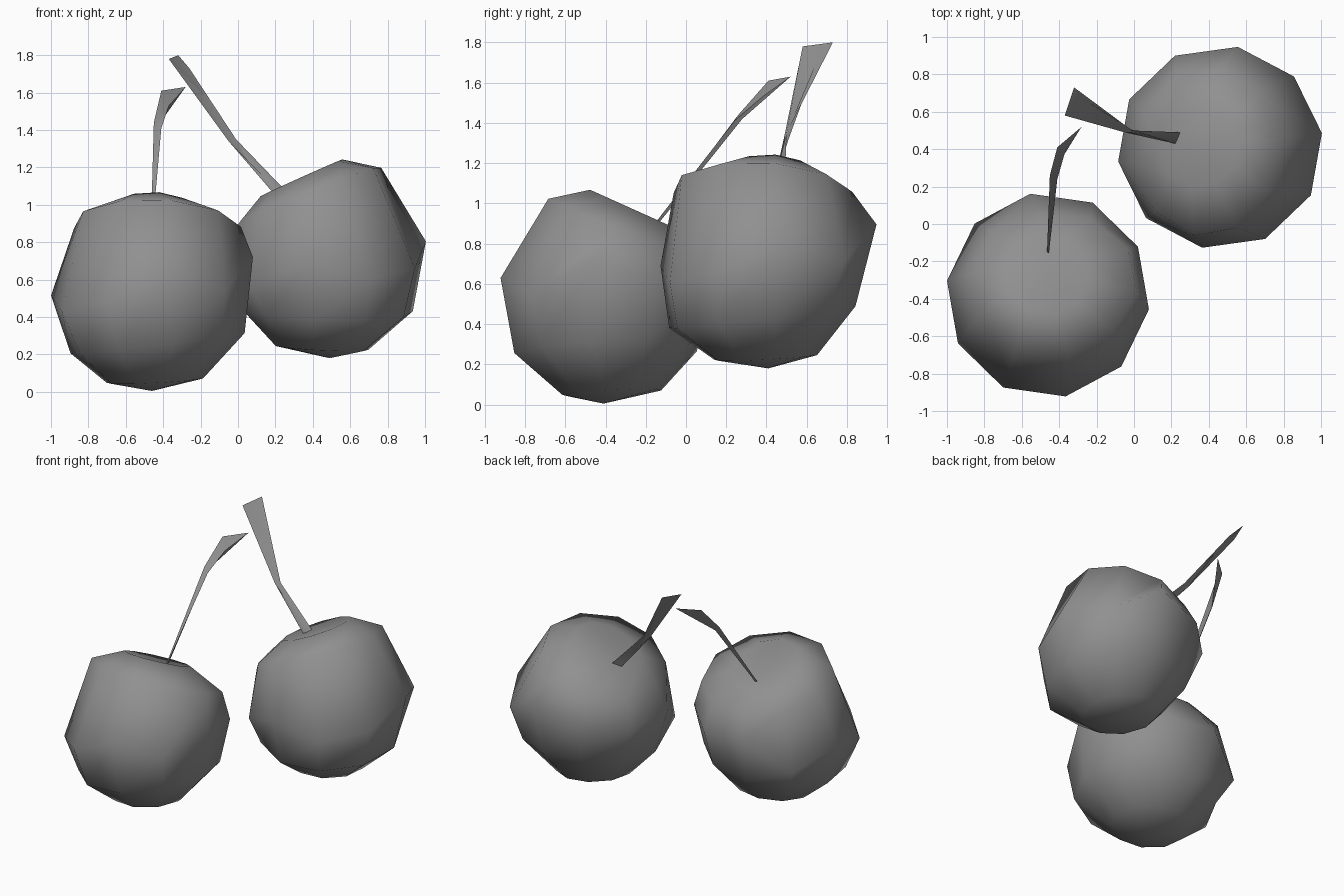
import bpy
import bmesh
import math
from mathutils import Matrix, Vector

cube = bpy.data.objects.get("Cube")
if cube:
    bpy.data.objects.remove(cube, do_unlink=True)

# Single plain grey material
grey = bpy.data.materials.new("plain_grey")
grey.use_nodes = True
colour = (0.28, 0.28, 0.28, 1)
grey.diffuse_color = colour
grey.node_tree.nodes["Principled BSDF"].inputs["Base Color"].default_value = colour


def finish(name, bm, sharp_angle):
    bmesh.ops.recalc_face_normals(bm, faces=bm.faces)
    mesh = bpy.data.meshes.new(name)
    bm.to_mesh(mesh)
    bm.free()
    mesh.materials.append(grey)
    obj = bpy.data.objects.new(name, mesh)
    bpy.context.collection.objects.link(obj)
    bpy.ops.object.select_all(action='DESELECT')
    obj.select_set(True)
    bpy.context.view_layer.objects.active = obj
    bpy.ops.object.shade_smooth_by_angle(angle=math.radians(sharp_angle))
    return obj


def bridge(bm, rings):
    for low, high in zip(rings, rings[1:]):
        n = len(low)
        for i in range(n):
            j = (i + 1) % n
            bm.faces.new((low[i], low[j], high[j], high[i]))


# Fruit rings: x radius, y radius, centre y, height, slope x, slope y, wave, side shift
# A round body whose flat top slopes down towards +y, with a wavy widest ring
RINGS = [(0.26, 0.25, 0.01, -0.48, 0.05, 0.05, 0, 0.5),
         (0.47, 0.46, -0.02, -0.28, 0.12, 0.03, 0, 1),
         (0.545, 0.55, 0.00, 0.01, 0.19, 0.00, 0.08, 0),
         (0.45, 0.38, 0.07, 0.34, -0.04, -0.39, 0, 1),
         (0.22, 0.22, 0.12, 0.43, 0.00, -0.45, 0, 0)]
BOTTOM, DIMPLE = (0, -0.03, -0.535), (0, 0.21, 0.36)
SIDES, PHASE = 10, math.radians(-8)


def fruit(name, centre, yaw, side_shift):
    bm = bmesh.new()
    rings = []
    for rx, ry, cy, h, slope_x, slope_y, wave, shift in RINGS:
        ring = []
        for i in range(SIDES):
            a = math.tau * i / SIDES + PHASE
            x, y = rx * math.cos(a), ry * math.sin(a)
            z = h + slope_x * x + slope_y * y + wave * math.cos(4 * a)
            ring.append(bm.verts.new((x + shift * side_shift, cy + y, z)))
        rings.append(ring)
    bridge(bm, rings)
    for ring, point in ((rings[0], BOTTOM), (rings[-1], DIMPLE)):
        pole = bm.verts.new(point)
        for i in range(SIDES):
            bm.faces.new((ring[i], ring[(i + 1) % SIDES], pole))
    bm.transform(Matrix.Translation(centre)
                 @ Matrix.Rotation(math.radians(yaw), 4, 'Z'))
    return finish(name, bm, 80)


def stem(name, sections):
    # Three-sided stalk through triangular sections, closed at both ends
    bm = bmesh.new()
    rings = [[bm.verts.new(Vector(p)) for p in s] for s in sections]
    bridge(bm, rings)
    bm.faces.new(rings[0])
    bm.faces.new(rings[-1])
    return finish(name, bm, 50)


fruit("front_right_fruit", (-0.46, -0.38, 0.54), 0, 0.03)
fruit("back_left_fruit", (0.46, 0.41, 0.715), 88, -0.03)

stem("front_right_stem", [
    [(-0.465, -0.15, 0.895), (-0.455, -0.155, 0.90), (-0.455, -0.145, 0.89)],
    [(-0.45, 0.26, 1.44), (-0.41, 0.24, 1.41), (-0.43, 0.28, 1.42)],
    [(-0.41, 0.41, 1.61), (-0.37, 0.38, 1.53), (-0.28, 0.52, 1.63)],
])
stem("back_left_stem", [
    [(0.20, 0.46, 1.05), (0.22, 0.43, 1.07), (0.25, 0.49, 1.08)],
    [(-0.05, 0.49, 1.34), (-0.03, 0.51, 1.32), (-0.01, 0.50, 1.35)],
    [(-0.37, 0.58, 1.78), (-0.26, 0.66, 1.73), (-0.32, 0.73, 1.80)],
])
